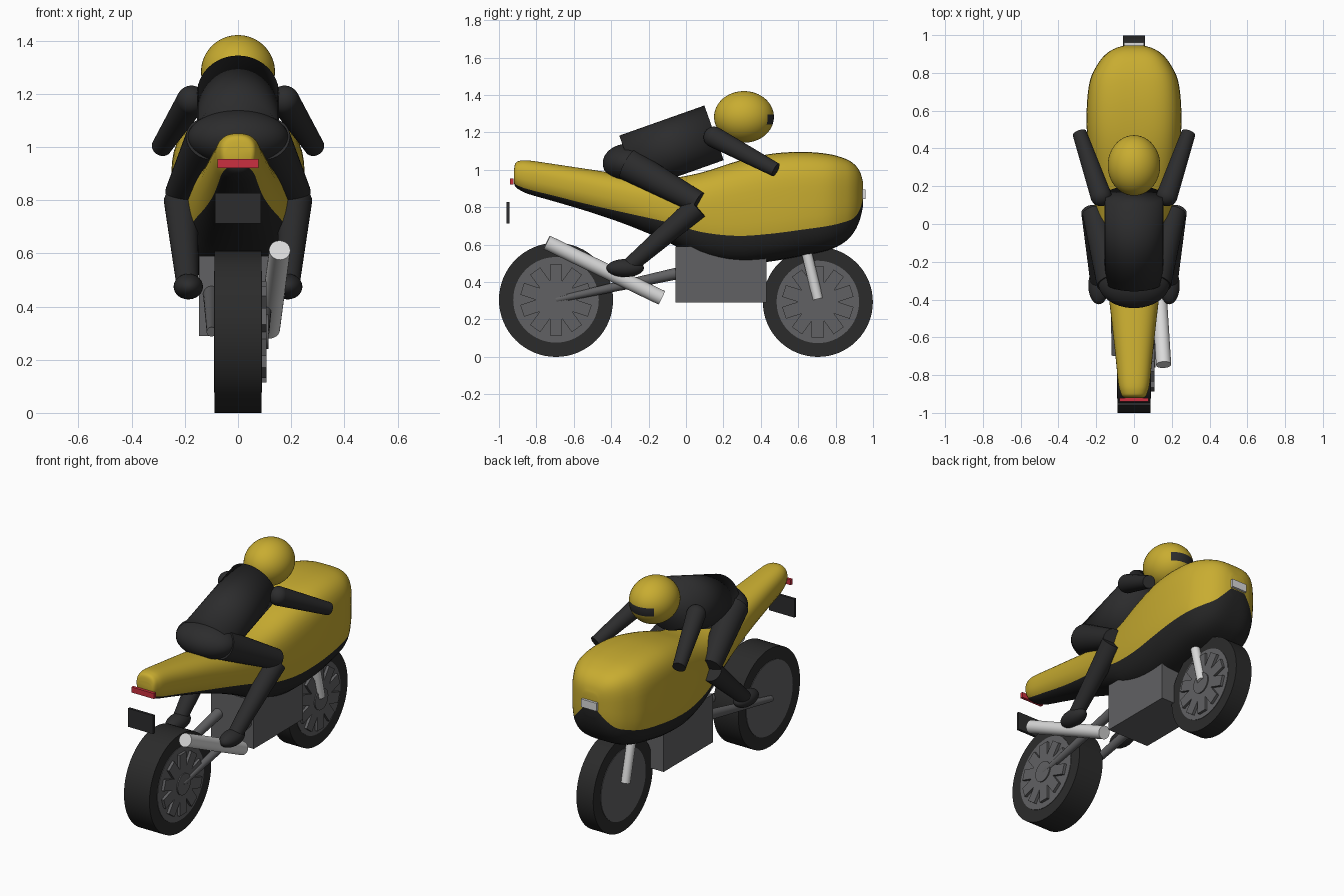
import bpy, bmesh, math
from mathutils import Vector, Matrix

if "Cube" in bpy.data.objects:
    bpy.data.objects.remove(bpy.data.objects["Cube"])


def mat(name, r, g, b):
    m = bpy.data.materials.new(name)
    m.diffuse_color = (r, g, b, 1)
    m.use_nodes = True
    m.node_tree.nodes["Principled BSDF"].inputs["Base Color"].default_value = m.diffuse_color
    return m


YELLOW = mat("yellow_paint", 0.58, 0.415, 0.03)
BELLY = mat("black_paint", 0.018, 0.018, 0.018)
LEATHER = mat("black_leather", 0.025, 0.025, 0.026)
RUBBER = mat("tyre_rubber", 0.024, 0.024, 0.024)
GREY = mat("grey_metal", 0.12, 0.12, 0.125)
SILVER = mat("silver", 0.7, 0.7, 0.7)
RED = mat("red_lens", 0.6, 0.03, 0.05)


def finish(name, bm, *mats, smooth=40):
    bmesh.ops.recalc_face_normals(bm, faces=bm.faces)
    me = bpy.data.meshes.new(name)
    bm.to_mesh(me)
    bm.free()
    ob = bpy.data.objects.new(name, me)
    bpy.context.collection.objects.link(ob)
    for m in mats:
        me.materials.append(m)
    if smooth:
        bpy.ops.object.select_all(action='DESELECT')
        ob.select_set(True)
        bpy.context.view_layer.objects.active = ob
        bpy.ops.object.shade_smooth_by_angle(angle=math.radians(smooth))
    return ob


def rod(name, a, b, r1, r2, m, seg=32, smooth=40):
    """Tapered cylinder from a to b."""
    a, b = Vector(a), Vector(b)
    d = b - a
    mx = Matrix.Translation((a + b) / 2) @ d.to_track_quat('Z', 'Y').to_matrix().to_4x4()
    bm = bmesh.new()
    bmesh.ops.create_cone(bm, cap_ends=True, segments=seg, radius1=r1, radius2=r2,
                          depth=d.length, matrix=mx)
    return finish(name, bm, m, smooth=smooth)


def ball(name, c, r, m, *extra):
    bm = bmesh.new()
    mx = Matrix.Translation(c) @ Matrix.Diagonal((*r, 1))
    bmesh.ops.create_uvsphere(bm, u_segments=48, v_segments=32, radius=1, matrix=mx)
    return finish(name, bm, m, *extra)


def box(name, c, size, m, rot=Matrix()):
    bm = bmesh.new()
    bmesh.ops.create_cube(bm, size=1, matrix=Matrix.Translation(c) @ rot @ Matrix.Diagonal((*size, 1)))
    return finish(name, bm, m, smooth=0)


# Wheels: tyre, rim disc, hub and raised spokes on the right side
def wheel(name, y, r, w):
    rod(name + "_tyre", (-w, y, r), (w, y, r), r, r, RUBBER, 64)
    rod(name + "_rim", (-w - .003, y, r), (w + .003, y, r), r * .75, r * .75, GREY, 64)
    rod(name + "_hub", (w, y, r), (w + .027, y, r), .065, .065, GREY)
    for i in range(10):
        rot = Matrix.Rotation(i * math.tau / 10, 4, 'X')
        c = Vector((w + .008, y, r)) + rot @ Vector((0, 0, .125))
        box(f"{name}_spoke_{i}", c, (.024, .066, .13), GREY, rot)


wheel("rear_wheel", -.695, .305, .088)
wheel("front_wheel", .705, .294, .058)

# Fairing stations: y, top z, bottom z, half width, colour split z
stations = [
    (-.92, 1.00, .93, .05, .936), (-.912, 1.035, .91, .062, .922), (-.89, 1.048, .893, .072, .912),
    (-.84, 1.05, .87, .084, .895), (-.7, 1.03, .83, .098, .86), (-.5, 1.0, .77, .12, .81),
    (-.3, .97, .70, .145, .765), (-.1, .955, .615, .175, .72), (.08, .985, .525, .205, .668),
    (.27, 1.045, .495, .232, .647), (.45, 1.085, .51, .248, .658), (.62, 1.096, .54, .25, .68),
    (.76, 1.085, .57, .233, .7), (.85, 1.06, .615, .19, .722), (.9, 1.03, .67, .148, .745),
    (.93, .99, .735, .1, .79), (.945, .94, .8, .05, .84)]


def catmull(p, i, t):
    a, b, c, d = (p[max(0, min(len(p) - 1, i + k))] for k in (-1, 0, 1, 2))
    return [.5 * (2 * q + (s - o) * t + (2 * o - 5 * q + 4 * s - u) * t * t
                  + (3 * q - o - 3 * s + u) * t ** 3) for o, q, s, u in zip(a, b, c, d)]


def half_width(z, y, top, bot, w):
    """Superellipse section, rounder at the tail and boxier at the front."""
    e = 2.4 + 1.1 * max(0, min(1, (y + .3) / .8))
    mid = bot + .55 * (top - bot)
    reach = top - mid if z >= mid else mid - bot
    return w * max(0, 1 - (abs(z - mid) / reach) ** e) ** (1 / e)


def section(y, top, bot, w, split):
    """Ring with a vertex exactly on the colour split on each side."""
    zs = [bot + (split - bot) * (1 - math.cos(k / 8 * math.pi / 2)) ** 1.4 for k in range(8)]
    zs += [split + (top - split) * (1 - (1 - k / 16) ** 2.8) for k in range(17)]
    right = [(half_width(z, y, top, bot, w), y, z) for z in zs]
    return right + [(-x, yy, z) for x, yy, z in reversed(right[1:-1])]


rows = [catmull(stations, i, t / 4) for i in range(len(stations) - 1) for t in range(4)]
rows.append(stations[-1])
bm = bmesh.new()
rings = [[bm.verts.new(p) for p in section(*row)] for row in rows]
n = len(rings[0])
for a, b in zip(rings, rings[1:]):
    for k in range(n):
        f = bm.faces.new((a[k], a[(k + 1) % n], b[(k + 1) % n], b[k]))
        f.material_index = 1 if k < 8 or k >= n - 8 else 0
for ring in (rings[0], rings[-1]):
    for k in range(n // 2):
        quad = [ring[k], ring[k + 1], ring[n - k - 1], ring[(n - k) % n]]
        f = bm.faces.new(list(dict.fromkeys(quad)))
        f.material_index = 1 if k < 8 else 0
finish("fairing", bm, YELLOW, BELLY)

# Engine, exhaust, lights and plate
box("engine", (0, .188, .44), (.294, .486, .3), GREY)
rod("exhaust", (.157, -.745, .612), (.118, -.13, .316), .04, .04, SILVER)
box("tail_light", (0, -.931, .938), (.156, .018, .034), RED)
box("number_plate", (0, -.953, .77), (.174, .016, .115), LEATHER)
box("headlight", (0, .948, .87), (.105, .024, .05), SILVER)

# Rider torso, hips and helmet with a dark visor patch
rod("torso", (0, -.305, 1.037), (0, .15, 1.198), .155, .155, LEATHER, 48, smooth=180)
ball("hips", (0, -.31, 1.035), (.19, .135, .105), LEATHER)
helmet = ball("helmet", (0, .31, 1.283), (.139, .16, .138), YELLOW, LEATHER)
for p in helmet.data.polygons:
    if p.center.y > .42 and abs(p.center.x) < .08 and abs(p.center.z - 1.27) < .026:
        p.material_index = 1

# Mirrored parts
for side, s in (("left", -1), ("right", 1)):
    rod(side + "_swingarm", (s * .1, -.695, .305), (s * .1, -.03, .45), .018, .032, GREY)
    rod(side + "_fork", (s * .075, .635, .6), (s * .075, .705, .31), .028, .028, SILVER)
    rod(side + "_thigh", (s * .11, -.31, 1.03), (s * .215, .065, .825), .088, .06, LEATHER)
    rod(side + "_shin", (s * .215, .06, .80), (s * .19, -.305, .485), .064, .042, LEATHER)
    ball(side + "_foot", (s * .187, -.325, .475), (.055, .1, .048), LEATHER)
    ball(side + "_shoulder", (s * .175, .15, 1.175), (.056, .056, .056), LEATHER)
    rod(side + "_arm", (s * .175, .15, 1.175), (s * .288, .48, 1.0), .056, .038, LEATHER)
